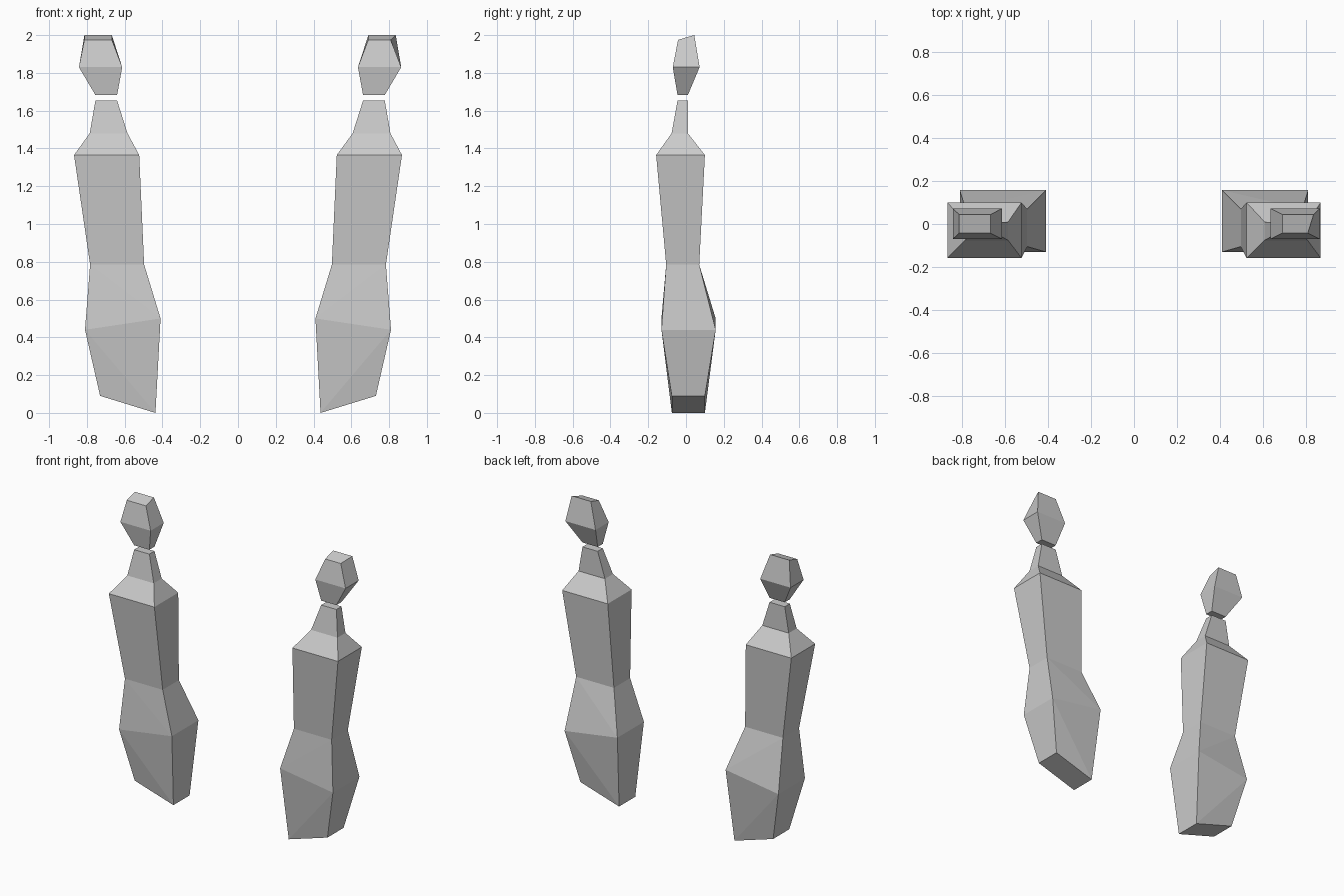
import bpy, bmesh

cube = bpy.data.objects.get("Cube")
if cube:
    bpy.data.objects.remove(cube, do_unlink=True)

grey = bpy.data.materials.new("plain_grey")
grey.use_nodes = True
tone = (0.6, 0.6, 0.6, 1)
grey.diffuse_color = tone
grey.node_tree.nodes["Principled BSDF"].inputs["Base Color"].default_value = tone

# Section: outer x, inner x, front y, back y, outer z, inner z
SHIFT = 0.022  # the left figure's neck and head sit a little further out
BODY = [
    (0.73, 0.437, -0.075, 0.10, 0.09, 0.0),
    (0.81, 0.41, -0.13, 0.157, 0.44, 0.50),
    (0.783, 0.497, -0.105, 0.07, 0.785, 0.785),
    (0.868, 0.523, -0.158, 0.10, 1.365, 1.365),
]
NECK = [
    (0.785, 0.585, -0.076, 0.01, 1.48, 1.48),
    (0.755, 0.64, -0.045, 0.01, 1.653, 1.653),
]
HEAD = [
    (0.755, 0.64, -0.045, 0.01, 1.683, 1.683),
    (0.842, 0.613, -0.07, 0.072, 1.83, 1.83),
    (0.813, 0.668, -0.042, 0.044, 1.975, 1.975),
]


def moved(sections, dx):
    return [(xo + dx, xi + dx, *rest) for xo, xi, *rest in sections]


def loft(name, sections, side, back_lift=0.0, corner_in=0.0):
    """Join four-cornered sections into a closed faceted solid."""
    bm = bmesh.new()
    rings = []
    for xo, xi, yf, yb, zo, zi in sections:
        corners = ((xo, yf, zo), (xi, yf, zi), (xi, yb, zi), (xo, yb, zo))
        rings.append([bm.verts.new((side * x, y, z)) for x, y, z in corners])
    # Slanted crown
    for v in rings[-1][2:]:
        v.co.z += back_lift
    rings[-1][0].co.x -= side * corner_in
    for lo, hi in zip(rings, rings[1:]):
        # Front and back fold from the upper outer to the lower inner corner
        for outer, inner in ((0, 1), (3, 2)):
            bm.faces.new((lo[outer], lo[inner], hi[outer]))
            bm.faces.new((lo[inner], hi[inner], hi[outer]))
        # Inner and outer sides
        for a, b in ((1, 2), (3, 0)):
            bm.faces.new((lo[a], lo[b], hi[b], hi[a]))
    bm.faces.new(rings[0])
    bm.faces.new(rings[-1])
    bmesh.ops.recalc_face_normals(bm, faces=bm.faces)
    mesh = bpy.data.meshes.new(name)
    bm.to_mesh(mesh)
    bm.free()
    mesh.materials.append(grey)
    bpy.context.collection.objects.link(bpy.data.objects.new(name, mesh))


# Two mirrored figures, each a body with a floating head
for label, side, dx, notch in (("right", -1, 0, 0), ("left", 1, SHIFT, 0.027)):
    loft(label + "_body", BODY + moved(NECK, dx), side)
    loft(label + "_head", moved(HEAD, dx), side, back_lift=0.025, corner_in=notch)
